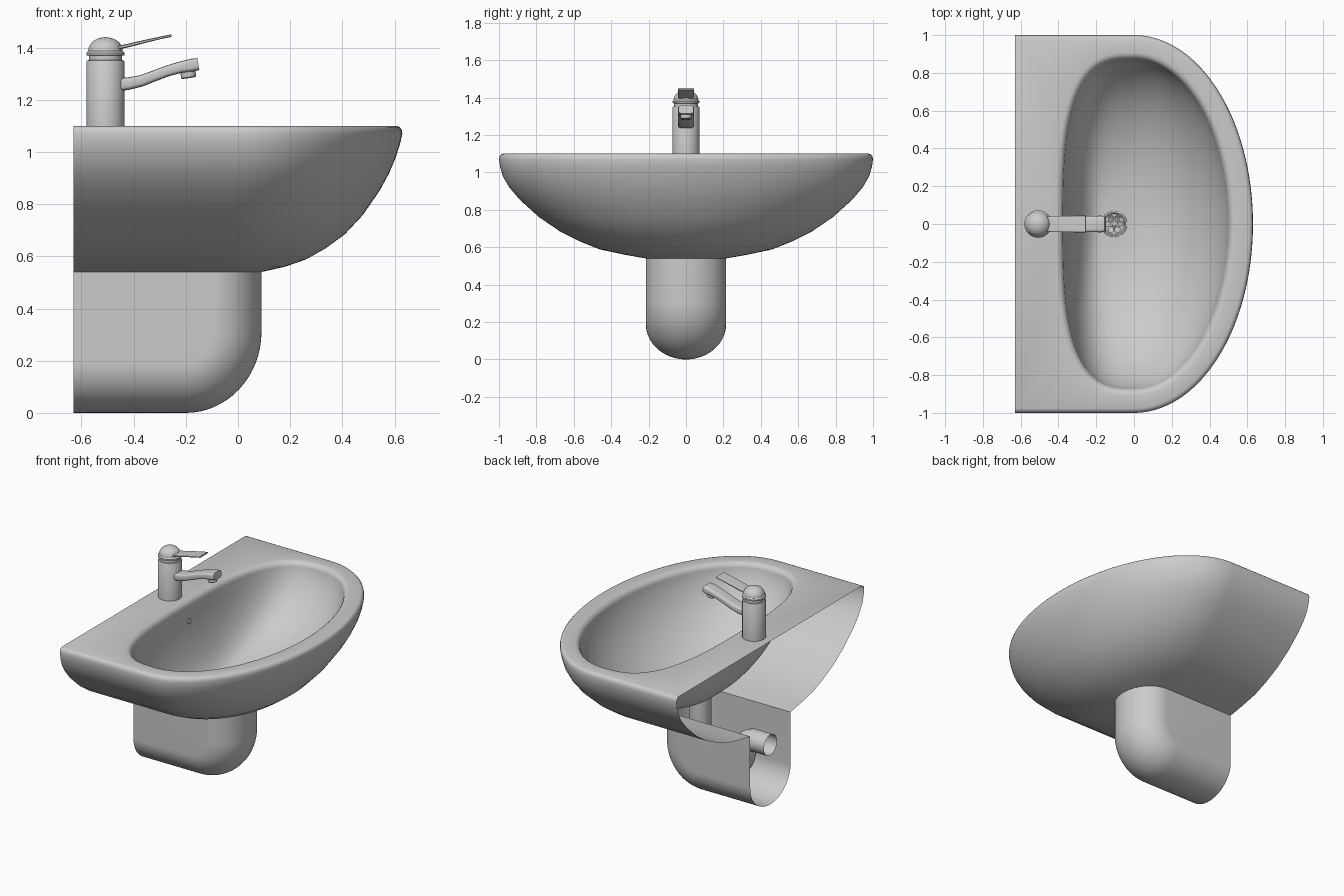
import bpy, bmesh, math
from math import sin, cos, pi, radians
from mathutils import Vector, Matrix

if "Cube" in bpy.data.objects:
    bpy.data.objects.remove(bpy.data.objects["Cube"])

DRAIN = -0.105   # x of the waste outlet
BACK = -0.63     # wall plane


def loft(bm, rings, closed=True):
    """Skin a list of point rings; returns the vertex rings."""
    vs = [[bm.verts.new(p) for p in r] for r in rings]
    for a, b in zip(vs, vs[1:]):
        n = len(a)
        for i in range(n if closed else n - 1):
            j = (i + 1) % n
            bm.faces.new((a[i], a[j], b[j], b[i]))
    return vs


def finish(bm, name, angle=35, up=False):
    bmesh.ops.remove_doubles(bm, verts=bm.verts, dist=1e-5)
    bmesh.ops.recalc_face_normals(bm, faces=bm.faces)
    if up:
        bm.faces.ensure_lookup_table()
        big = max(bm.faces, key=lambda f: f.calc_center_median().z + 0.01 * f.calc_area())
        if big.normal.z < 0:
            bmesh.ops.reverse_faces(bm, faces=bm.faces)
    me = bpy.data.meshes.new(name)
    bm.to_mesh(me)
    bm.free()
    ob = bpy.data.objects.new(name, me)
    bpy.context.collection.objects.link(ob)
    bpy.ops.object.select_all(action='DESELECT')
    ob.select_set(True)
    bpy.context.view_layer.objects.active = ob
    bpy.ops.object.shade_smooth_by_angle(angle=radians(angle))
    return ob


def lathe(name, profile, x, y=0, z=0, n=48, rot=None):
    bm = bmesh.new()
    loft(bm, [[(r * cos(2 * pi * i / n), r * sin(2 * pi * i / n), h) for i in range(n)]
              for r, h in profile])
    bmesh.ops.dissolve_degenerate(bm, edges=bm.edges, dist=1e-5)
    if rot:
        bmesh.ops.transform(bm, matrix=rot, verts=bm.verts)
    bmesh.ops.translate(bm, vec=(x, y, z), verts=bm.verts)
    return finish(bm, name)


def sweep_xz(name, stations, power, n=32):
    """Rounded bar along a path in the xz plane: (x, z, half width, half thickness)."""
    bm, rings = bmesh.new(), []
    e = 2 / power
    for k, (x, z, w, t) in enumerate(stations):
        p, q = stations[max(k - 1, 0)], stations[min(k + 1, len(stations) - 1)]
        d = Vector((q[0] - p[0], 0, q[1] - p[1])).normalized()
        up = Vector((-d.z, 0, d.x))
        ring = []
        for i in range(n):
            c, s = cos(2 * pi * i / n), sin(2 * pi * i / n)
            c, s = math.copysign(abs(c) ** e, c), math.copysign(abs(s) ** e, s)
            ring.append(Vector((x, w * c, z)) + up * (t * s))
        rings.append(ring)
    vs = loft(bm, rings)
    bm.faces.new(vs[0])
    bm.faces.new(vs[-1])
    return finish(bm, name)


# Basin: outer shell, flat deck and bowl as one skin, open at the wall
def shell_ring(z, b, front, n=72):
    cx = -0.1 * (1 - b) / 0.785
    a = front - cx
    side = [BACK + (cx - BACK) * i / 5 for i in range(5)]
    return ([(x, -b, z) for x in side]
            + [(cx + a * cos(t), b * sin(t), z) for t in (-pi / 2 + pi * i / n for i in range(n + 1))]
            + [(x, b, z) for x in reversed(side)])


def rim_ring(inset, z, n=128):
    ring = []
    for i in range(n):
        c, s = cos(2 * pi * i / n), sin(2 * pi * i / n)
        if c >= 0:
            ring.append(((0.537 - inset) * c, (0.908 - inset) * s, z))
        else:
            ring.append((-(0.412 - inset) * abs(c) ** 0.68,
                         math.copysign((0.908 - inset) * abs(s) ** 0.68, s), z))
    return ring


levels = [(0.54, .215, .09), (.56, .33, .18), (.588, .46, .26), (.63, .565, .335),
          (.685, .675, .41), (.76, .785, .48), (.855, .89, .545), (.92, .945, .58),
          (.98, .98, .605), (1.03, .994, .621), (1.07, 1.0, .63), (1.087, .996, .627),
          (1.096, .988, .619), (1.10, .977, .608)]
bm = bmesh.new()
outer = loft(bm, [shell_ring(*l) for l in levels], closed=False)[-1]
rings = [rim_ring(0.037 * sin(a), 1.10 - 0.04 * (1 - cos(a))) for a in (pi / 2 * i / 6 for i in range(7))]
edge = rings[-1]
for k in range(1, 29):
    r = 1 - k / 28
    f = (1 - math.sqrt(1 - (0.97 * r) ** 2)) / 0.757
    ring = []
    for i, (x, y, z) in enumerate(edge):
        t = 2 * pi * i / len(edge)
        ring.append((x * r + (DRAIN + .065 * cos(t)) * (1 - r),
                     y * r + .065 * sin(t) * (1 - r), 0.61 + 0.45 * f))
    rings.append(ring)
inner = loft(bm, rings)[0]
bm.edges.new((outer[0], outer[-1]))
loops = [bm.edges.get((r[i - 1], r[i])) for r in (outer, inner) for i in range(len(r))]
bmesh.ops.triangle_fill(bm, use_beauty=True, use_dissolve=False, edges=loops, normal=(0, 0, 1))
finish(bm, "basin", up=True)

# Half pedestal: half-ellipse section swept along the floor and up the front
bm, rings = bmesh.new(), []
for i in range(33):
    a = -pi / 2 + pi * i / 32
    d, y = 0.19 * (1 - cos(a)), 0.215 * sin(a)
    path = [(BACK, d), (-.41, d)]
    for k in range(17):
        t = pi / 2 * k / 16
        path.append((-.2 + (.29 - d) * sin(t), .31 - (.31 - d) * cos(t)))
    path.append((.09 - d, .54))
    rings.append([(x, y, z) for x, z in path])
for side, row in ((-1, 0), (1, -1)):
    flat = [(BACK, side * .215, .54)] * len(rings[0])
    if side < 0:
        rings.insert(0, flat)
    else:
        rings.append(flat)
loft(bm, rings, closed=False)
bmesh.ops.dissolve_degenerate(bm, edges=bm.edges, dist=1e-5)
finish(bm, "half_pedestal")

# Waste trap: drop, U-bend and outlet to the wall
pts = [(DRAIN, .61)]
pts += [(-.2725 + .1675 * cos(a), .32 - .1675 * sin(a)) for a in (pi * i / 20 for i in range(21))]
pts += [(-.51 + .07 * cos(a), .33 + .07 * sin(a)) for a in (pi / 2 * i / 10 for i in range(11))]
pts.append((BACK, .40))
cu = bpy.data.curves.new("waste_trap", 'CURVE')
cu.dimensions = '3D'
cu.bevel_depth = 0.07
cu.bevel_resolution = 6
sp = cu.splines.new('POLY')
sp.points.add(len(pts) - 1)
for p, (x, z) in zip(sp.points, pts):
    p.co = (x, 0, z, 1)
bpy.context.collection.objects.link(bpy.data.objects.new("waste_trap", cu))

# Drain: flange, perforated strainer, centre screw
lathe("drain_flange", [(.07, .606), (.068, .614), (.06, .616), (.054, .61), (.052, .59)], DRAIN)
strainer = lathe("drain_strainer", [(0, .606), (.055, .606), (.055, .596), (0, .596), (0, .606)], DRAIN)
bm = bmesh.new()
for i in range(6):
    a = 2 * pi * i / 6
    bmesh.ops.create_cone(bm, cap_ends=True, segments=20, radius1=.014, radius2=.014, depth=.06,
                          matrix=Matrix.Translation((DRAIN + .034 * cos(a), .034 * sin(a), .60)))
cutter = finish(bm, "strainer_cutter")
cutter.hide_render = True
cutter.hide_viewport = True
mod = strainer.modifiers.new("holes", 'BOOLEAN')
mod.operation = 'DIFFERENCE'
mod.object = cutter
lathe("drain_screw", [(.013, .604), (.012, .61), (0, .613)], DRAIN, n=24)

# Overflow ring high on the back wall of the bowl
lathe("overflow_ring", [(.022, -.01), (.022, .006), (.018, .009), (.014, .006), (.014, -.006), (0, -.006)],
      -.372, 0, .97, n=32, rot=Matrix.Rotation(radians(80), 4, 'Y'))

# Tap body with collar and domed cap
dome = [(.066 * cos(a), 1.388 + .052 * sin(a)) for a in (pi / 2 * i / 10 for i in range(11))]
lathe("tap_body", [(.0725, 1.10), (.0725, 1.347), (.070, 1.351), (.064, 1.352), (.064, 1.369),
                   (.073, 1.371), (.073, 1.38)] + dome, -.508)

# Lever
sweep_xz("tap_lever", [(-.48, 1.397, .040, .007), (-.43, 1.406, .042, .007), (-.36, 1.423, .043, .006),
                       (-.30, 1.437, .044, .005), (-.255, 1.446, .044, .005)], 5)

# Spout with end lip and aerator
sweep_xz("tap_spout", [(-.47, 1.257, .042, .025), (-.42, 1.262, .042, .024), (-.37, 1.273, .042, .022),
                       (-.32, 1.292, .042, .021), (-.27, 1.311, .042, .021), (-.22, 1.325, .043, .022),
                       (-.175, 1.333, .044, .025), (-.152, 1.337, .040, .023)], 4)
lathe("tap_aerator", [(0, -.022), (.024, -.022), (.029, -.018), (.029, .02)],
      -.192, 0, 1.305, n=32, rot=Matrix.Rotation(radians(-9), 4, 'Y'))
